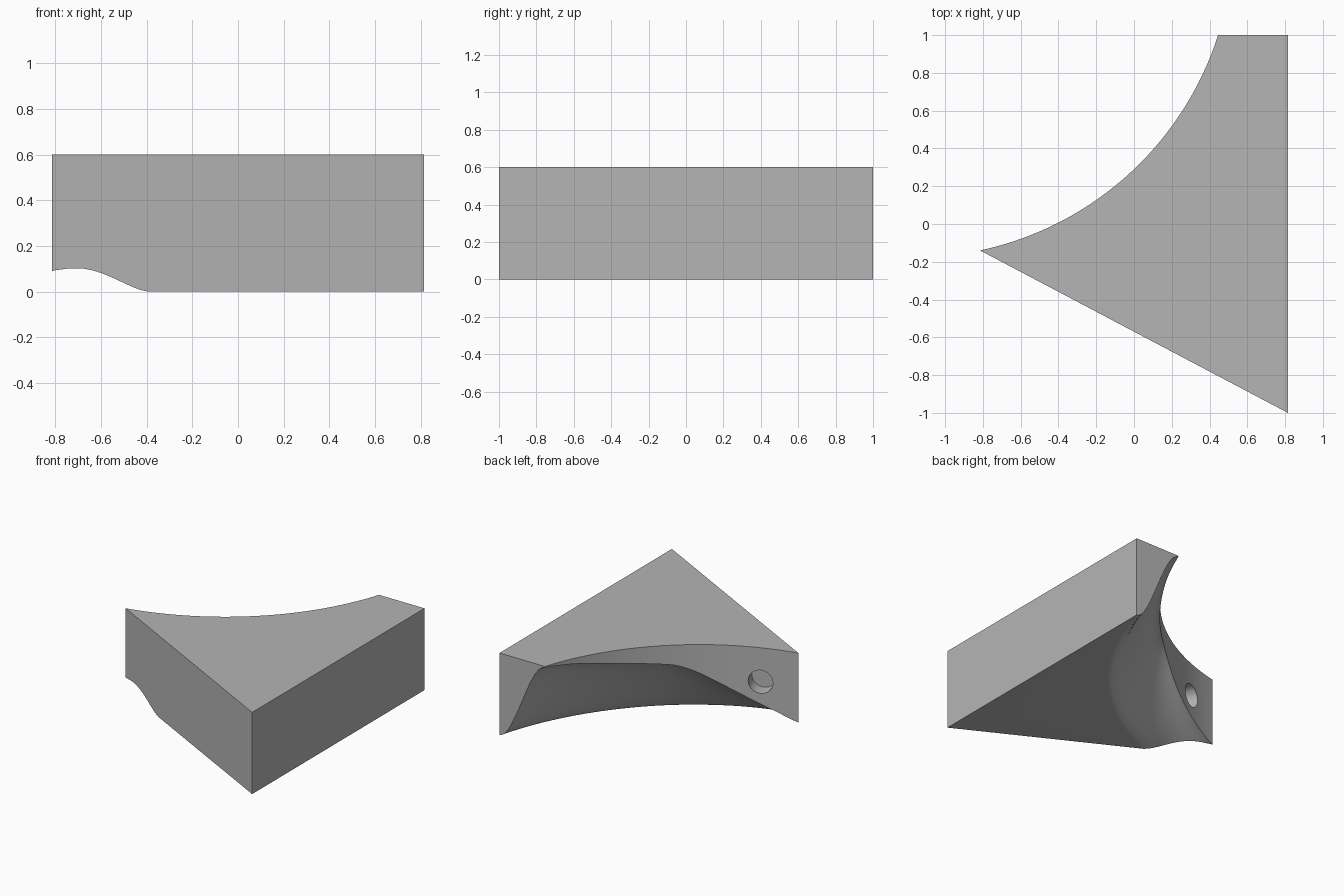
import bpy, bmesh, math
from mathutils import Vector, Matrix

default = bpy.data.objects.get("Cube")
if default:
    bpy.data.objects.remove(default, do_unlink=True)

HEIGHT = 0.6
CENTRE = Vector((-1.168, 1.517, 0))   # centre of the concave back wall
R_WALL, R_SCOOP = 1.694, 2.05         # wall radius and outer edge of the scoop

grey = bpy.data.materials.new("plain_grey")
grey.use_nodes = True
grey.diffuse_color = (0.46, 0.46, 0.46, 1)
grey.node_tree.nodes["Principled BSDF"].inputs["Base Color"].default_value = (0.46, 0.46, 0.46, 1)


def polar(radius, degrees, z=0.0):
    a = math.radians(degrees)
    return CENTRE + Vector((radius * math.cos(a), radius * math.sin(a), z))


def make_object(name, bm):
    bmesh.ops.recalc_face_normals(bm, faces=bm.faces)
    mesh = bpy.data.meshes.new(name)
    bm.to_mesh(mesh)
    bm.free()
    mesh.materials.append(grey)
    obj = bpy.data.objects.new(name, mesh)
    bpy.context.collection.objects.link(obj)
    return obj


# Height of the scoop along the back wall, by angle
CREST = [(-95, 0.08), (-78, 0.085), (-70, 0.175), (-65, 0.24), (-60, 0.315), (-55, 0.395),
         (-50, 0.455), (-45, 0.47), (-35, 0.51), (-25, 0.565), (-17, 0.597), (0, 0.597)]


def crest_linear(deg):
    for (a, h), (b, k) in zip(CREST, CREST[1:]):
        if deg <= b:
            return h + (k - h) * max(0, deg - a) / (b - a)
    return CREST[-1][1]


def crest(deg):
    return sum(crest_linear(deg + d) for d in (-2, -1, 0, 1, 2)) / 5


def scoop_height(radius, deg):
    t = min(1, max(0, (R_SCOOP - radius) / (R_SCOOP - R_WALL)))
    return crest(deg) * t * t * (3 - 2 * t) - 0.001


# Wedge block: straight sides and a concave arc at the back
bm = bmesh.new()
plan = [Vector((0.815, -1, 0)), Vector((0.815, 1, 0))]
arc_start = math.degrees(math.atan2(1 - CENTRE.y, 0.445 - CENTRE.x))
arc_end = math.degrees(math.atan2(-0.14 - CENTRE.y, -0.815 - CENTRE.x))
STEPS = 48
plan += [polar(R_WALL, arc_start + (arc_end - arc_start) * i / STEPS) for i in range(STEPS + 1)]
base = bm.faces.new([bm.verts.new(p) for p in plan])
side = bmesh.ops.extrude_face_region(bm, geom=[base], use_keep_orig=True)["geom"]
for v in side:
    if isinstance(v, bmesh.types.BMVert):
        v.co.z = HEIGHT
block = make_object("wedge_block", bm)

# Scoop cutter: curved sheet swept round the wall centre, closed below
bm = bmesh.new()
ROWS, COLS = 26, 72
grid = []
for i in range(ROWS + 1):
    radius = 1.62 + (2.07 - 1.62) * i / ROWS
    row = []
    for j in range(COLS + 1):
        deg = -92 + 86 * j / COLS
        row.append(bm.verts.new(polar(radius, deg, scoop_height(radius, deg))))
    grid.append(row)
for a, b in zip(grid, grid[1:]):
    for j in range(COLS):
        bm.faces.new((a[j], b[j], b[j + 1], a[j + 1]))
lower = bmesh.ops.extrude_face_region(bm, geom=bm.faces[:], use_keep_orig=True)["geom"]
for v in lower:
    if isinstance(v, bmesh.types.BMVert):
        v.co.z = -0.3
scoop = make_object("scoop_cutter", bm)

# Blind round hole in the back wall, near the tip
bm = bmesh.new()
HOLE_DEG, DEPTH = -69, 0.1
outward = polar(1, HOLE_DEG) - CENTRE
turn = outward.to_track_quat('Z', 'Y').to_matrix().to_4x4()
place = Matrix.Translation(polar(R_WALL, HOLE_DEG, 0.35)) @ turn
bmesh.ops.create_cone(bm, cap_ends=True, segments=32, radius1=0.085, radius2=0.085,
                      depth=2 * DEPTH, matrix=place)
hole = make_object("hole_cutter", bm)

# Cut the block
for cutter in (scoop, hole):
    cutter.hide_render = True
    mod = block.modifiers.new(cutter.name, 'BOOLEAN')
    mod.operation = 'DIFFERENCE'
    mod.solver = 'EXACT'
    mod.object = cutter
bpy.ops.object.select_all(action='DESELECT')
bpy.context.view_layer.objects.active = block
block.select_set(True)
for mod in list(block.modifiers):
    bpy.ops.object.modifier_apply(modifier=mod.name)
for cutter in (scoop, hole):
    bpy.data.objects.remove(cutter, do_unlink=True)
bpy.ops.object.shade_smooth_by_angle(angle=math.radians(25))
